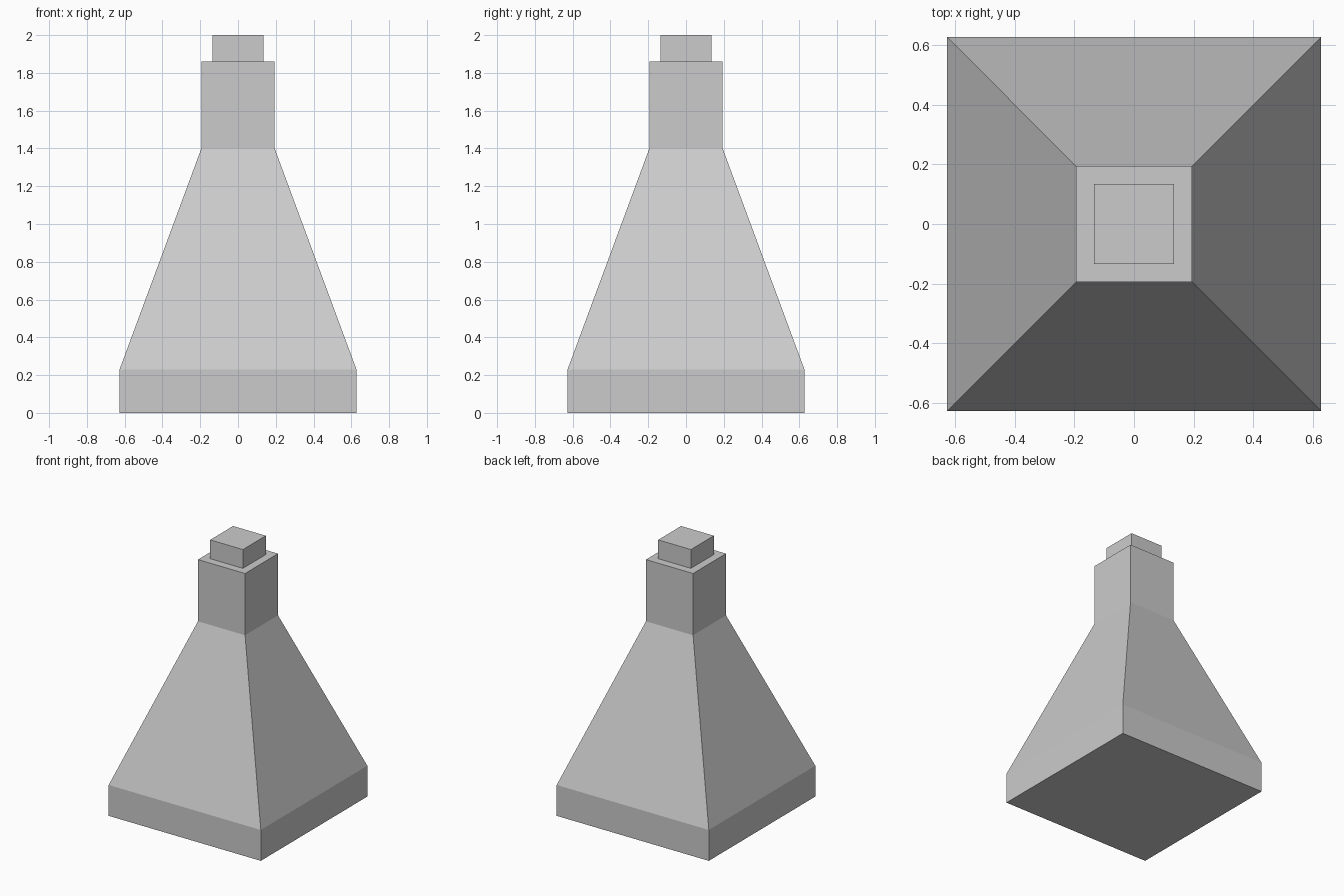
import bpy
import bmesh

cube = bpy.data.objects.get("Cube")
if cube:
    bpy.data.objects.remove(cube, do_unlink=True)

# Single plain grey
grey = bpy.data.materials.new("plain_grey")
grey.use_nodes = True
color = (0.6, 0.6, 0.6, 1.0)
grey.diffuse_color = color
grey.node_tree.nodes["Principled BSDF"].inputs["Base Color"].default_value = color


def square_loft(name, sections):
    """Closed solid through square sections given as (half width, height)."""
    bm = bmesh.new()
    rings = [[bm.verts.new((sx * h, sy * h, z))
              for sx, sy in ((-1, -1), (1, -1), (1, 1), (-1, 1))]
             for h, z in sections]
    for low, high in zip(rings, rings[1:]):
        for i in range(4):
            j = (i + 1) % 4
            bm.faces.new((low[i], low[j], high[j], high[i]))
    bm.faces.new(rings[0][::-1])
    bm.faces.new(rings[-1])
    bmesh.ops.recalc_face_normals(bm, faces=bm.faces)
    mesh = bpy.data.meshes.new(name)
    bm.to_mesh(mesh)
    bm.free()
    mesh.materials.append(grey)
    obj = bpy.data.objects.new(name, mesh)
    bpy.context.collection.objects.link(obj)
    return obj


# Plinth, tapered shoulders and straight neck
square_loft("bottle_body", [(0.627, 0), (0.627, 0.23), (0.194, 1.4), (0.194, 1.86)])

# Small block on top of the neck
square_loft("stopper", [(0.135, 1.86), (0.135, 2.0)])
